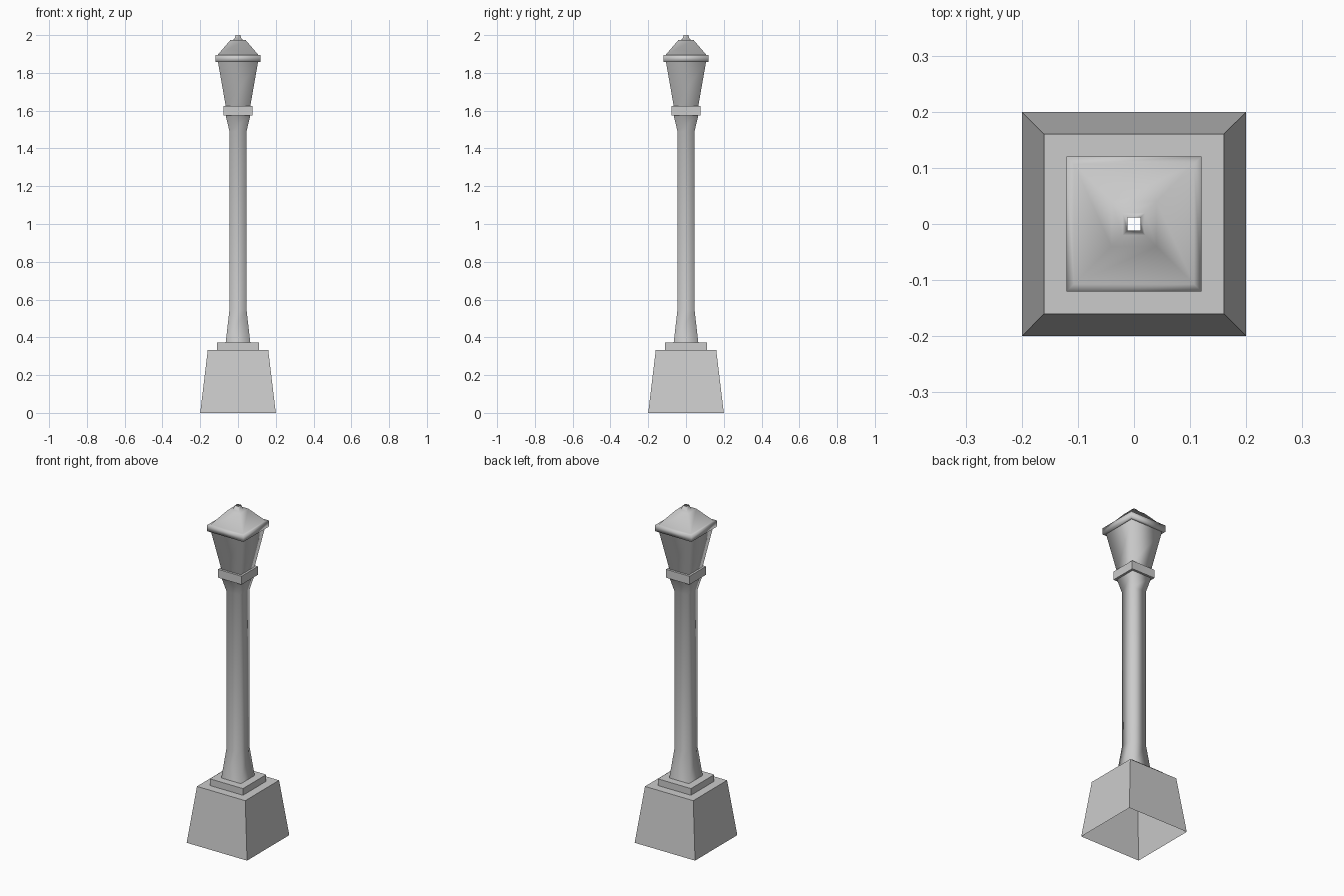
import bpy
import bmesh

if "Cube" in bpy.data.objects:
    bpy.data.objects.remove(bpy.data.objects["Cube"])


def square_loft(name, profile, smooth=False):
    """Loft square rings through (half width, height) points, ends left open."""
    bm = bmesh.new()
    rings = [[bm.verts.new((sx * h, sy * h, z))
              for sx, sy in ((-1, -1), (1, -1), (1, 1), (-1, 1))]
             for h, z in profile]
    for low, high in zip(rings, rings[1:]):
        for i in range(4):
            j = (i + 1) % 4
            face = bm.faces.new((low[i], low[j], high[j], high[i]))
            face.smooth = smooth
    mesh = bpy.data.meshes.new(name)
    bm.to_mesh(mesh)
    bm.free()
    obj = bpy.data.objects.new(name, mesh)
    bpy.context.collection.objects.link(obj)
    return obj


# Tapered pedestal, open underneath, with its top ledge
square_loft("pedestal", [(0.20, 0), (0.16, 0.333), (0.11, 0.333)])

# Low step under the post
square_loft("plinth", [(0.11, 0.333), (0.11, 0.373), (0.065, 0.373)])

# Post flared at both ends
square_loft("post", [(0.065, 0.373), (0.045, 0.548),
                     (0.045, 1.49), (0.065, 1.574)], smooth=True)

# Collar carrying the lantern
square_loft("collar", [(0.065, 1.574), (0.078, 1.574),
                       (0.078, 1.624), (0.065, 1.624)])

# Lantern body widening upward
square_loft("lantern", [(0.065, 1.624), (0.106, 1.857)], smooth=True)

# Brim, sloping roof and small open finial
square_loft("roof", [(0.106, 1.857), (0.12, 1.857), (0.12, 1.894),
                     (0.107, 1.896), (0.04, 1.974), (0.02, 1.976),
                     (0.012, 2.0)], smooth=True)
